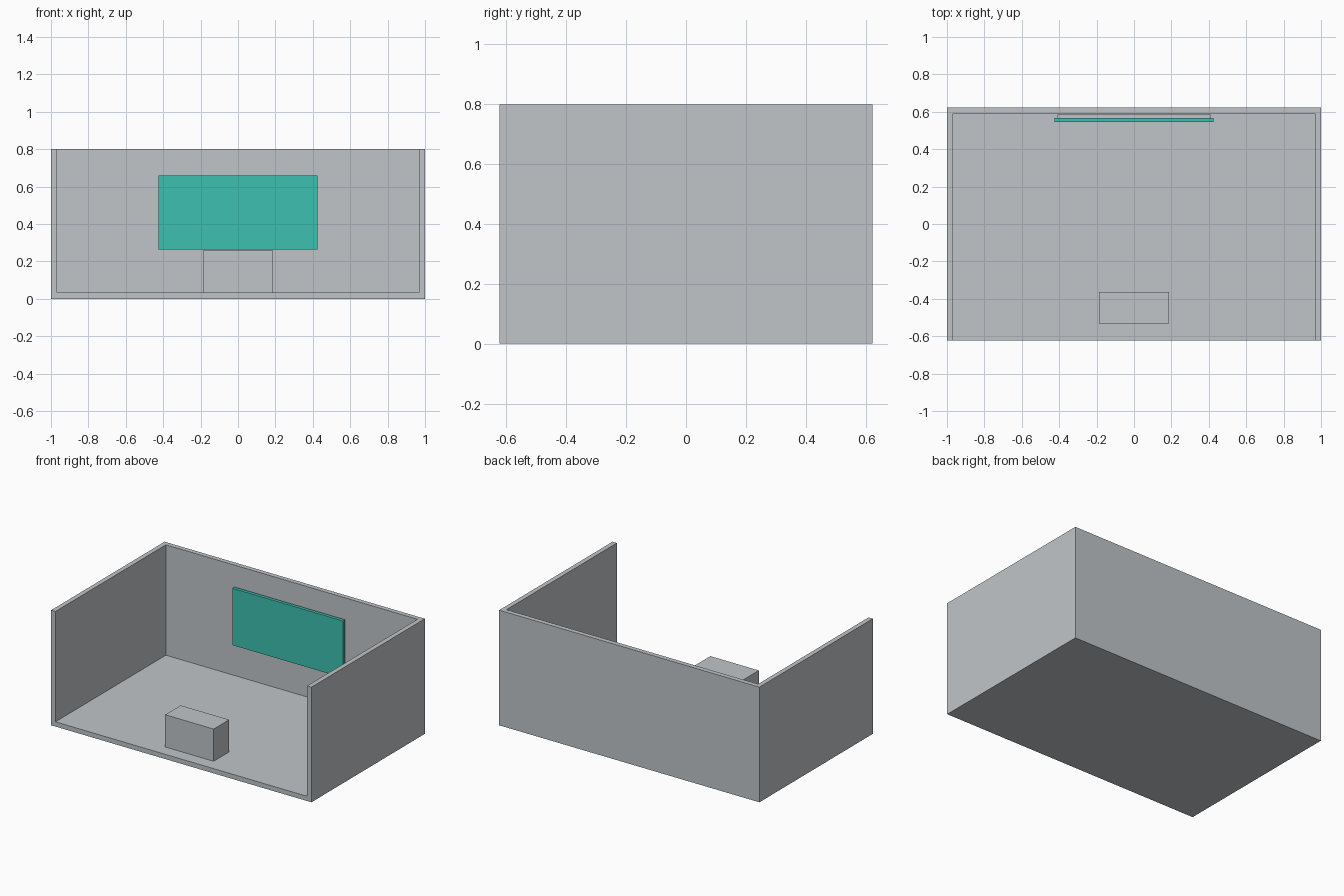
import bpy

if "Cube" in bpy.data.objects:
    bpy.data.objects.remove(bpy.data.objects["Cube"])

def material(name, rgb):
    m = bpy.data.materials.new(name)
    m.diffuse_color = (*rgb, 1.0)
    m.use_nodes = True
    m.node_tree.nodes["Principled BSDF"].inputs["Base Color"].default_value = m.diffuse_color
    return m

grey = material("light_grey", (0.533, 0.558, 0.578))
teal = material("teal", (0.048, 0.527, 0.440))

def box(name, lo, hi, mat):
    """Axis-aligned box between two corners."""
    bpy.ops.mesh.primitive_cube_add(size=1)
    o = bpy.context.object
    o.name = name
    for v in o.data.vertices:
        v.co = [a if c < 0 else b for c, a, b in zip(v.co, lo, hi)]
    o.data.materials.append(mat)
    return o

W, D, H = 1.0, 0.6225, 0.8   # half width, half depth, height
T = 0.033                    # wall and floor thickness

# Room shell: floor, back wall and side walls in one piece, open front and top
room = box("room_shell", (-W, -D, 0), (W, D, H), grey)
cutter = box("room_cutter", (-W + T, -D - 0.2, T), (W - T, D - T, H + 0.2), grey)
cutter.hide_render = True
cutter.hide_viewport = True
cut = room.modifiers.new("hollow", 'BOOLEAN')
cut.operation = 'DIFFERENCE'
cut.solver = 'EXACT'
cut.object = cutter

# Desk standing near the open front
box("desk", (-0.186, -0.533, T), (0.186, -0.363, 0.257), grey)

# Wall screen and its slightly smaller backing panel
box("screen", (-0.425, 0.545, 0.265), (0.425, 0.568, 0.66), teal)
box("screen_backing", (-0.41, 0.568, 0.28), (0.41, 0.585, 0.645), grey)
